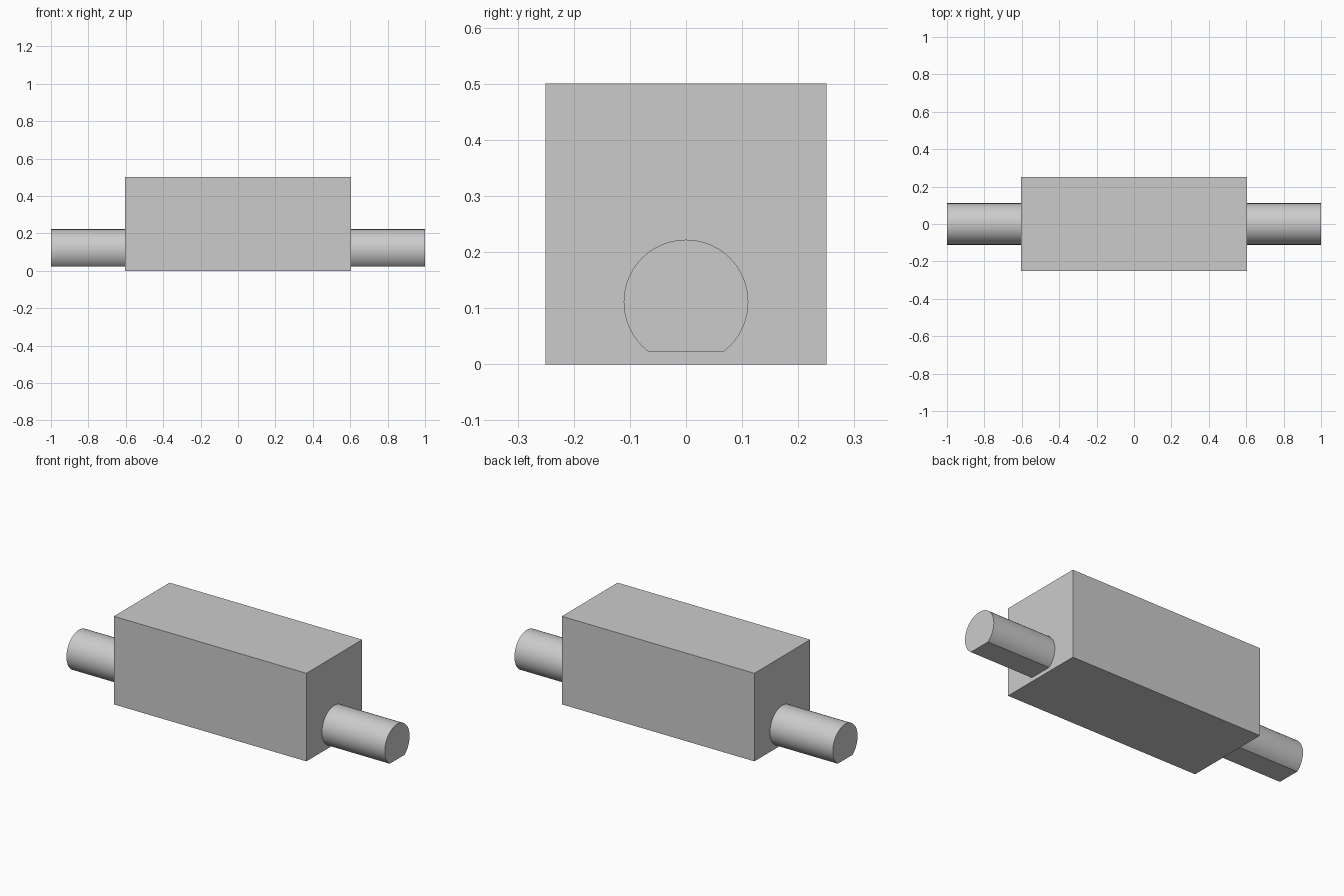
import bpy
import bmesh
import math

cube = bpy.data.objects.get("Cube")
if cube:
    bpy.data.objects.remove(cube, do_unlink=True)

# One plain grey for everything
grey = bpy.data.materials.new("light_grey")
grey.use_nodes = True
colour = (0.6, 0.6, 0.6, 1)
grey.diffuse_color = colour
grey.node_tree.nodes["Principled BSDF"].inputs["Base Color"].default_value = colour

BODY_HALF_X, BODY_SIDE = 0.605, 0.5
RADIUS, FLAT_Z = 0.111, 0.022


def extrude_profile(name, profile, x0, x1):
    """Extrude a (y, z) outline along x into a closed solid."""
    bm = bmesh.new()
    face = bm.faces.new([bm.verts.new((x0, y, z)) for y, z in profile])
    out = bmesh.ops.extrude_face_region(bm, geom=[face], use_keep_orig=True)
    moved = [v for v in out["geom"] if isinstance(v, bmesh.types.BMVert)]
    bmesh.ops.translate(bm, verts=moved, vec=(x1 - x0, 0, 0))
    bmesh.ops.recalc_face_normals(bm, faces=bm.faces)
    mesh = bpy.data.meshes.new(name)
    bm.to_mesh(mesh)
    bm.free()
    mesh.materials.append(grey)
    obj = bpy.data.objects.new(name, mesh)
    bpy.context.collection.objects.link(obj)
    return obj


# Square block body
h = BODY_SIDE / 2
extrude_profile("body", [(-h, 0), (h, 0), (h, BODY_SIDE), (-h, BODY_SIDE)],
                -BODY_HALF_X, BODY_HALF_X)

# Round stub shafts with a flat underside
start = -math.acos((RADIUS - FLAT_Z) / RADIUS)
segments = 64
sweep = 2 * math.pi + 2 * start
d_profile = []
for i in range(segments + 1):
    a = -math.pi / 2 - start + sweep * i / segments
    d_profile.append((RADIUS * math.cos(a), RADIUS + RADIUS * math.sin(a)))

for side, name in ((1, "left_shaft"), (-1, "right_shaft")):
    shaft = extrude_profile(name, d_profile, side * BODY_HALF_X, side)
    bpy.ops.object.select_all(action="DESELECT")
    shaft.select_set(True)
    bpy.context.view_layer.objects.active = shaft
    bpy.ops.object.shade_smooth_by_angle(angle=math.radians(30))
